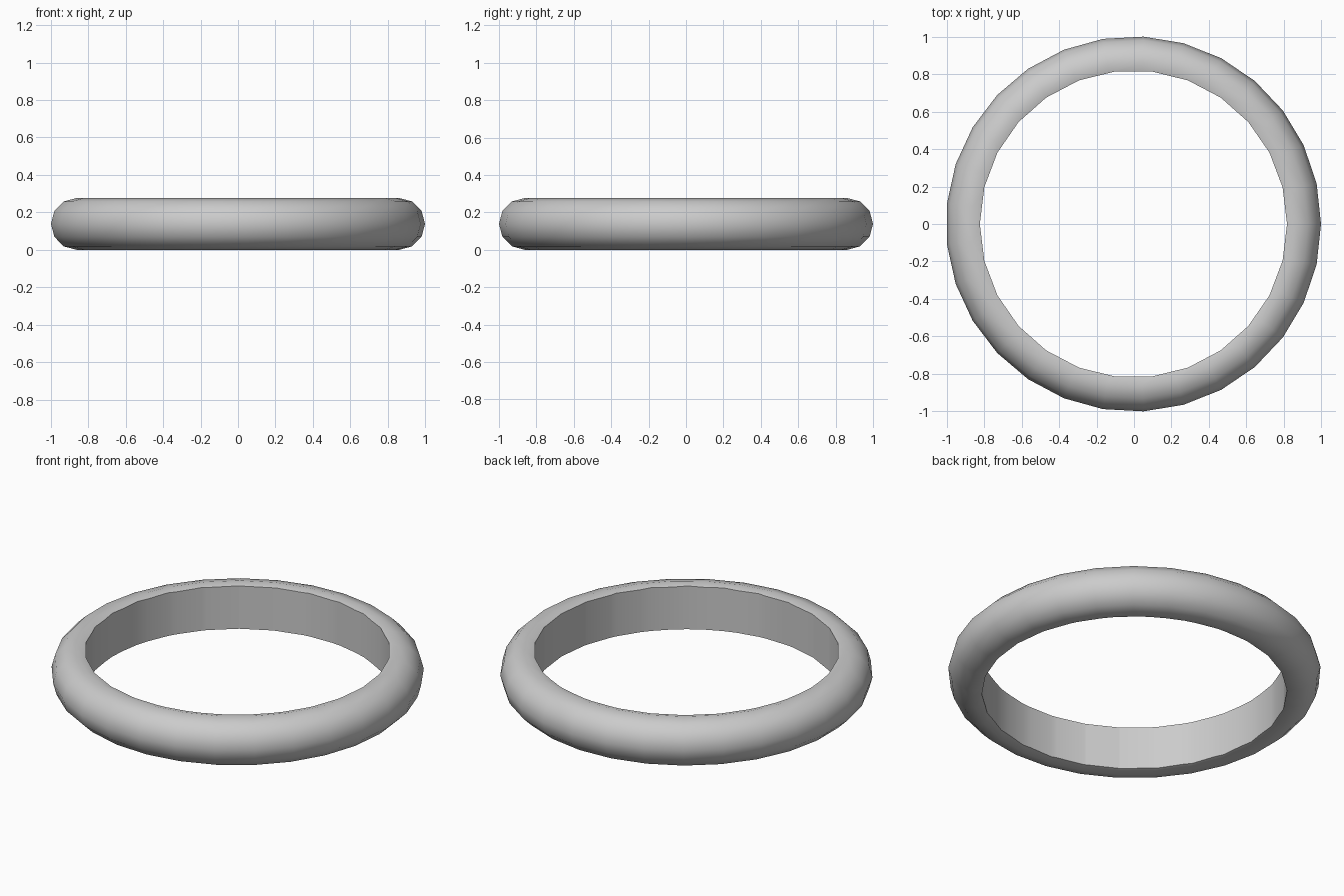
import bpy

if "Cube" in bpy.data.objects:
    bpy.data.objects.remove(bpy.data.objects["Cube"])

H = 0.277          # ring height
R = H / 2          # tube radius

# Round band: a torus
bpy.ops.mesh.primitive_torus_add(
    major_segments=29, minor_segments=12,
    major_radius=1.0015 - R, minor_radius=R, location=(-0.003, 0, R))
ring = bpy.context.object
ring.name = "ring_band"

# Bore that flattens the inside wall
bpy.ops.mesh.primitive_cylinder_add(
    vertices=26, radius=0.82, depth=1, location=(-0.003, 0, R),
    rotation=(0, 0, 1.5707963))
bore = bpy.context.object
bore.name = "bore_cutter"
bore.hide_render = True

mod = ring.modifiers.new("bore", 'BOOLEAN')
mod.operation = 'DIFFERENCE'
mod.solver = 'EXACT'
mod.object = bore
bpy.context.view_layer.objects.active = ring
bpy.ops.object.select_all(action='DESELECT')
ring.select_set(True)
bpy.ops.object.modifier_apply(modifier=mod.name)
bpy.data.objects.remove(bore)

# Smooth band, sharp edge at the bore
bpy.ops.object.shade_smooth_by_angle(angle=0.7)
